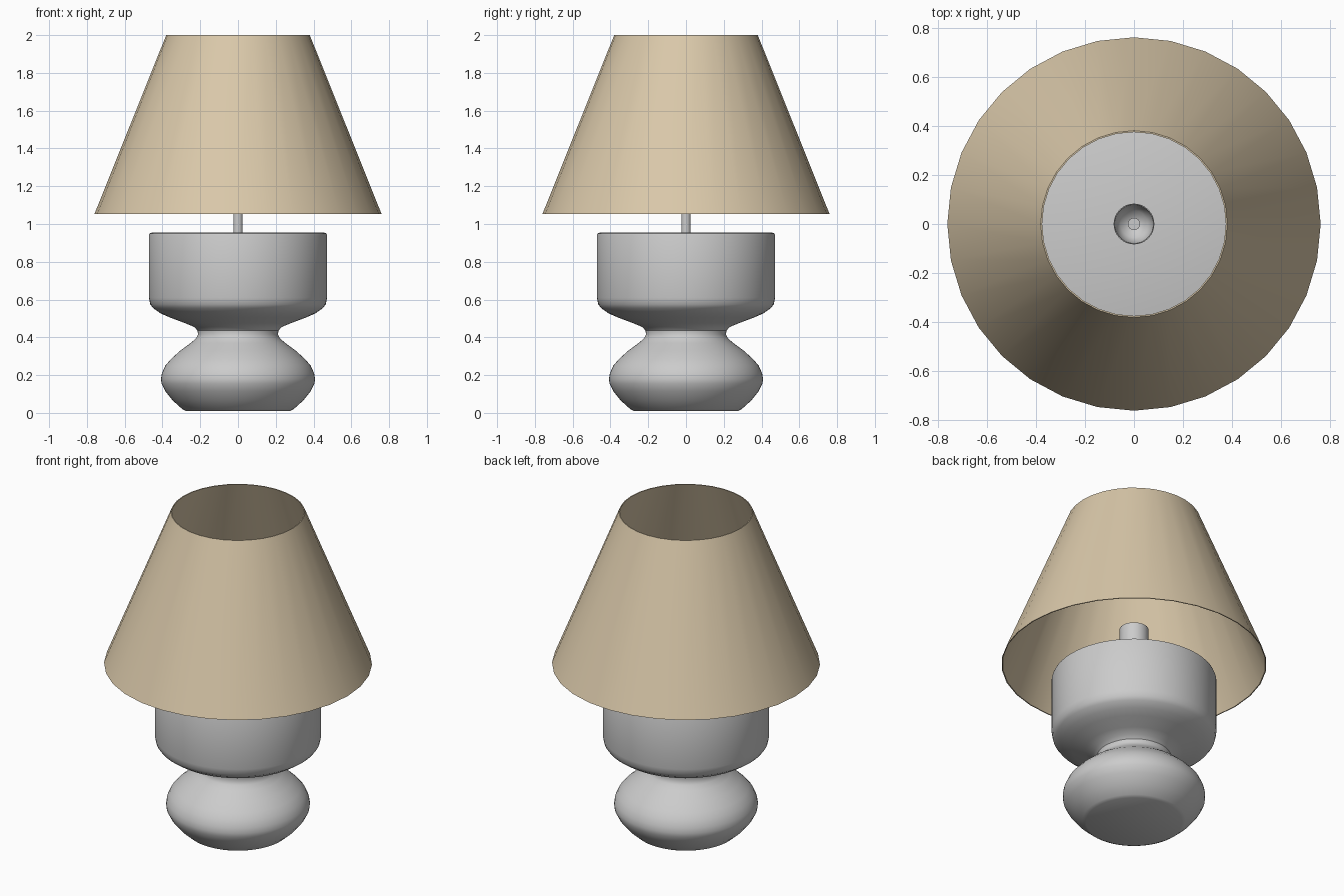
import bpy, math

if "Cube" in bpy.data.objects:
    bpy.data.objects.remove(bpy.data.objects["Cube"])


def lathe(name, profile, sides, angle=35, closed=False):
    """Revolve (radius, z) points around z; radius 0 makes a pole."""
    verts, rings, faces = [], [], []
    for r, z in profile:
        if r == 0:
            rings.append([len(verts)] * sides)
            verts.append((0, 0, z))
        else:
            rings.append(list(range(len(verts), len(verts) + sides)))
            verts += [(r * math.cos(2 * math.pi * i / sides),
                       r * math.sin(2 * math.pi * i / sides), z) for i in range(sides)]
    pairs = list(zip(rings, rings[1:]))
    if closed:
        pairs.append((rings[-1], rings[0]))
    for a, b in pairs:
        for i in range(sides):
            j = (i + 1) % sides
            faces.append(list(dict.fromkeys((a[i], a[j], b[j], b[i]))))
    mesh = bpy.data.meshes.new(name)
    mesh.from_pydata(verts, [], faces)
    obj = bpy.data.objects.new(name, mesh)
    bpy.context.collection.objects.link(obj)
    bpy.ops.object.select_all(action='DESELECT')
    obj.select_set(True)
    bpy.context.view_layer.objects.active = obj
    bpy.ops.object.shade_smooth_by_angle(angle=math.radians(angle))
    return obj


# Turned base: squashed ball, narrow neck, wide drum
lathe("lamp_base", [
    (0, 0.01), (0.275, 0.01), (0.295, 0.02), (0.345, 0.065), (0.385, 0.115),
    (0.405, 0.155), (0.408, 0.18), (0.403, 0.21), (0.385, 0.25), (0.355, 0.285),
    (0.305, 0.33), (0.25, 0.37), (0.222, 0.395), (0.212, 0.415), (0.214, 0.435),
    (0.232, 0.455), (0.28, 0.475), (0.36, 0.505), (0.41, 0.527), (0.45, 0.555),
    (0.465, 0.575), (0.472, 0.61), (0.472, 0.94), (0.468, 0.95), (0.455, 0.955),
    (0, 0.955)], 64)

# Thin stem rising from the drum into the socket
lathe("stem", [(0, 0.95), (0.025, 0.95), (0.025, 1.22), (0, 1.22)], 24)

# Open bulb socket hidden inside the shade
lathe("bulb_socket", [
    (0.025, 1.11), (0.055, 1.115), (0.077, 1.135), (0.083, 1.17), (0.083, 1.28),
    (0.079, 1.28), (0.075, 1.21), (0.055, 1.165), (0.025, 1.15)], 32, 50)

# Thin-walled conical shade
shade = lathe("lampshade", [(0.76, 1.053), (0.38, 2.0), (0.374, 2.0), (0.754, 1.053)],
              32, closed=True)
mat = bpy.data.materials.new("shade_fabric")
mat.diffuse_color = (0.70, 0.58, 0.40, 1)
mat.use_nodes = True
mat.node_tree.nodes["Principled BSDF"].inputs["Base Color"].default_value = mat.diffuse_color
shade.data.materials.append(mat)
